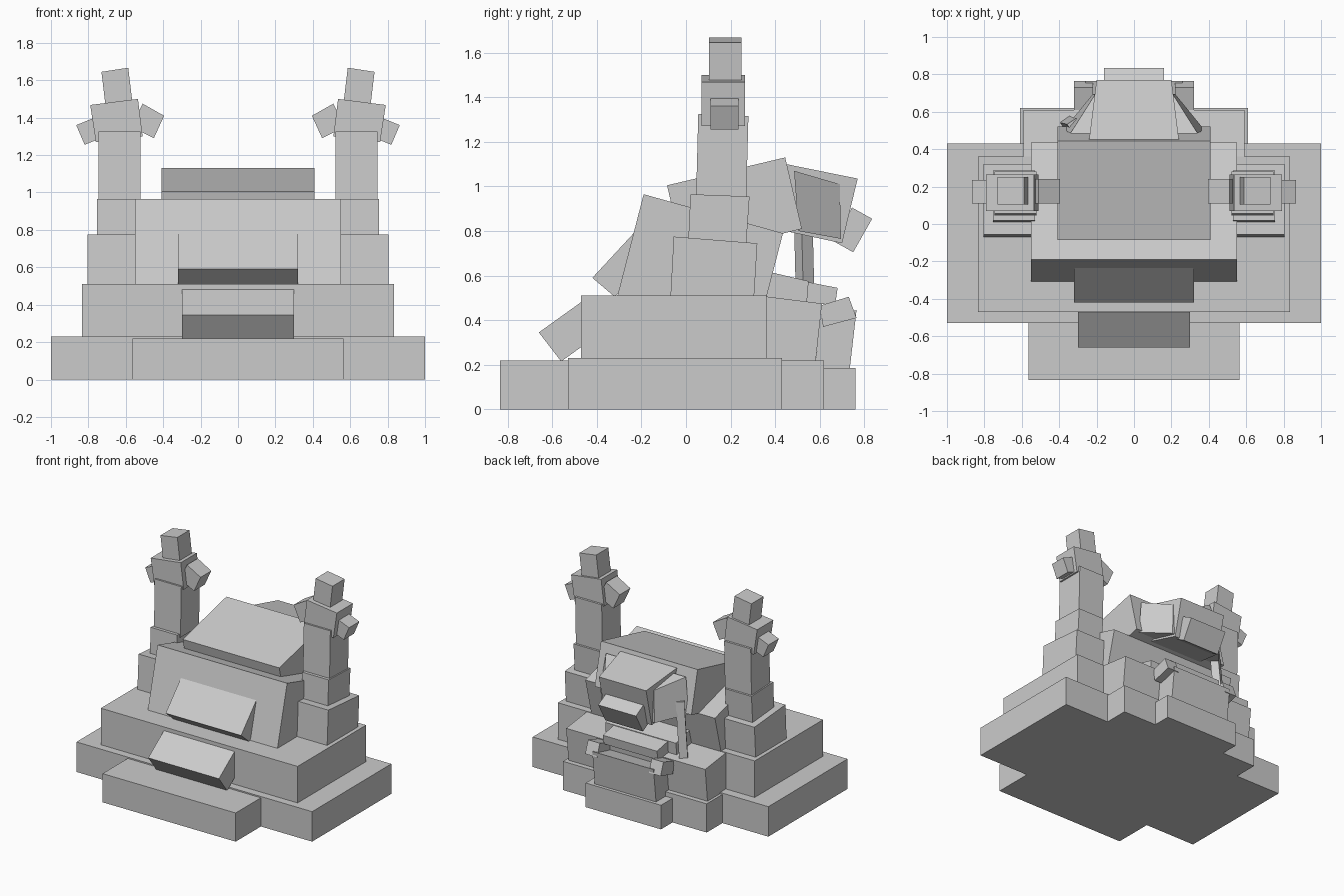
import bpy
import bmesh
from mathutils import Matrix, Vector

default = bpy.data.objects.get("Cube")
if default:
    bpy.data.objects.remove(default, do_unlink=True)

stone = bpy.data.materials.new("grey_stone")
stone.use_nodes = True
stone.diffuse_color = (0.6, 0.6, 0.6, 1)
bsdf = stone.node_tree.nodes["Principled BSDF"]
bsdf.inputs["Base Color"].default_value = (0.6, 0.6, 0.6, 1)
bsdf.inputs["Roughness"].default_value = 0.9


def finish(name, bm):
    bmesh.ops.recalc_face_normals(bm, faces=bm.faces)
    mesh = bpy.data.meshes.new(name)
    bm.to_mesh(mesh)
    bm.free()
    mesh.materials.append(stone)
    obj = bpy.data.objects.new(name, mesh)
    bpy.context.collection.objects.link(obj)
    return obj


def block(name, quad, lo, hi, axis="x"):
    """Extrude a four-point side profile from lo to hi; either may vary per corner."""
    bm = bmesh.new()
    rings = []
    for depth in (lo, hi):
        depths = depth if isinstance(depth, tuple) else (depth,) * 4
        rings.append([bm.verts.new((d, a, z) if axis == "x" else (a, d, z))
                      for (a, z), d in zip(quad, depths)])
    bm.faces.new(rings[0])
    bm.faces.new(rings[1])
    for i in range(4):
        j = (i + 1) % 4
        bm.faces.new((rings[0][i], rings[0][j], rings[1][j], rings[1][i]))
    return finish(name, bm)


def box(name, half_x, y0, y1, z0, z1):
    return block(name, [(y0, z0), (y1, z0), (y1, z1), (y0, z1)], -half_x, half_x)


def pair(name, quad, lo, hi, axis="x"):
    """Build a part on the left and its mirror on the right."""
    block(name + "_left", quad, lo, hi, axis)
    if axis == "y":
        block(name + "_right", [(-a, z) for a, z in quad], lo, hi, axis)
    else:
        flip = lambda d: tuple(-v for v in d) if isinstance(d, tuple) else -d
        block(name + "_right", quad, flip(lo), flip(hi), axis)


# Stepped base
box("base_slab", 1.0, -0.53, 0.43, 0, 0.23)
box("front_step", 0.565, -0.835, -0.5, 0, 0.22)
box("rear_step", 0.61, 0.4, 0.62, 0, 0.22)
box("rear_low_step", 0.32, 0.6, 0.76, 0, 0.185)
box("second_tier", 0.835, -0.47, 0.36, 0.22, 0.51)
block("rear_tier", [(0.33, 0.51), (0.61, 0.475), (0.58, 0.2), (0.33, 0.2)], -0.59, 0.59)

# Main body, roof and sloping front slabs
block("body", [(-0.19, 0.965), (0.435, 0.79), (0.36, 0.5), (-0.31, 0.5)], -0.55, 0.55)
block("roof", [(-0.085, 1.005), (0.445, 1.13), (0.52, 0.81), (-0.01, 0.68)], -0.41, 0.41)
block("upper_front_slab",
      [(-0.235, 0.79), (-0.42, 0.59), (-0.32, 0.505), (-0.135, 0.7)], -0.32, 0.32)
block("lower_front_slab",
      [(-0.465, 0.485), (-0.66, 0.345), (-0.56, 0.215), (-0.365, 0.355)], -0.3, 0.3)

# Head at the rear, with side flaps and snout
head_x = (0.24, 0.2, 0.2, 0.24)
block("head", [(0.45, 1.1), (0.77, 1.035), (0.70, 0.745), (0.4, 0.81)],
      tuple(-v for v in head_x), head_x)
pair("head_flap", [(0.485, 1.07), (0.69, 1.01), (0.695, 0.765), (0.505, 0.8)],
     0.12, (0.34, 0.21, 0.22, 0.375))
block("snout", [(0.745, 0.905), (0.835, 0.855), (0.75, 0.705), (0.66, 0.755)], -0.16, 0.16)

# Small steps and blocks under the head
block("rear_ledge", [(0.36, 0.62), (0.55, 0.575), (0.54, 0.45), (0.36, 0.48)], -0.3, 0.3)
block("rear_slab", [(0.5, 0.58), (0.68, 0.545), (0.67, 0.475), (0.5, 0.47)], -0.23, 0.23)
block("rear_panel", [(0.6, 0.405), (0.765, 0.445), (0.735, 0.185), (0.58, 0.185)], -0.26, 0.26)
pair("rear_corner_block",
     [(0.6, 0.465), (0.73, 0.505), (0.765, 0.41), (0.615, 0.37)], 0.22, 0.32)

# Single post beside the head
bm = bmesh.new()
bmesh.ops.create_cube(bm, size=1, matrix=Matrix.Diagonal((0.06, 0.06, 0.42, 1)))
post = finish("side_post", bm)
post.location = Vector((-0.335, 0.53, 0.69))
post.rotation_euler = (0.07, 0.06, 0.6)

# Towers: leaning stacked blocks
pair("tower_foot", [(-0.07, 0.5), (-0.055, 0.775), (0.32, 0.745), (0.305, 0.5)], 0.545, 0.805)
pair("tower_lower", [(0.01, 0.75), (0.02, 0.965), (0.285, 0.955), (0.27, 0.74)], 0.53, 0.755)
pair("tower_shaft", [(0.045, 0.94), (0.055, 1.325), (0.28, 1.315), (0.27, 0.94)], 0.52, 0.745)

# Tower tops: tilted head, cap and two arms
pair("tower_head", [(0.535, 1.5), (0.79, 1.468), (0.76, 1.27), (0.51, 1.3)], 0.07, 0.265, "y")
pair("tower_cap", [(0.587, 1.667), (0.73, 1.645), (0.708, 1.46), (0.565, 1.485)], 0.103, 0.25, "y")
pair("tower_inner_arm", [(0.395, 1.41), (0.51, 1.475), (0.57, 1.35), (0.45, 1.29)], 0.11, 0.24, "y")
pair("tower_outer_arm", [(0.755, 1.405), (0.865, 1.36), (0.82, 1.255), (0.71, 1.3)], 0.11, 0.235, "y")
